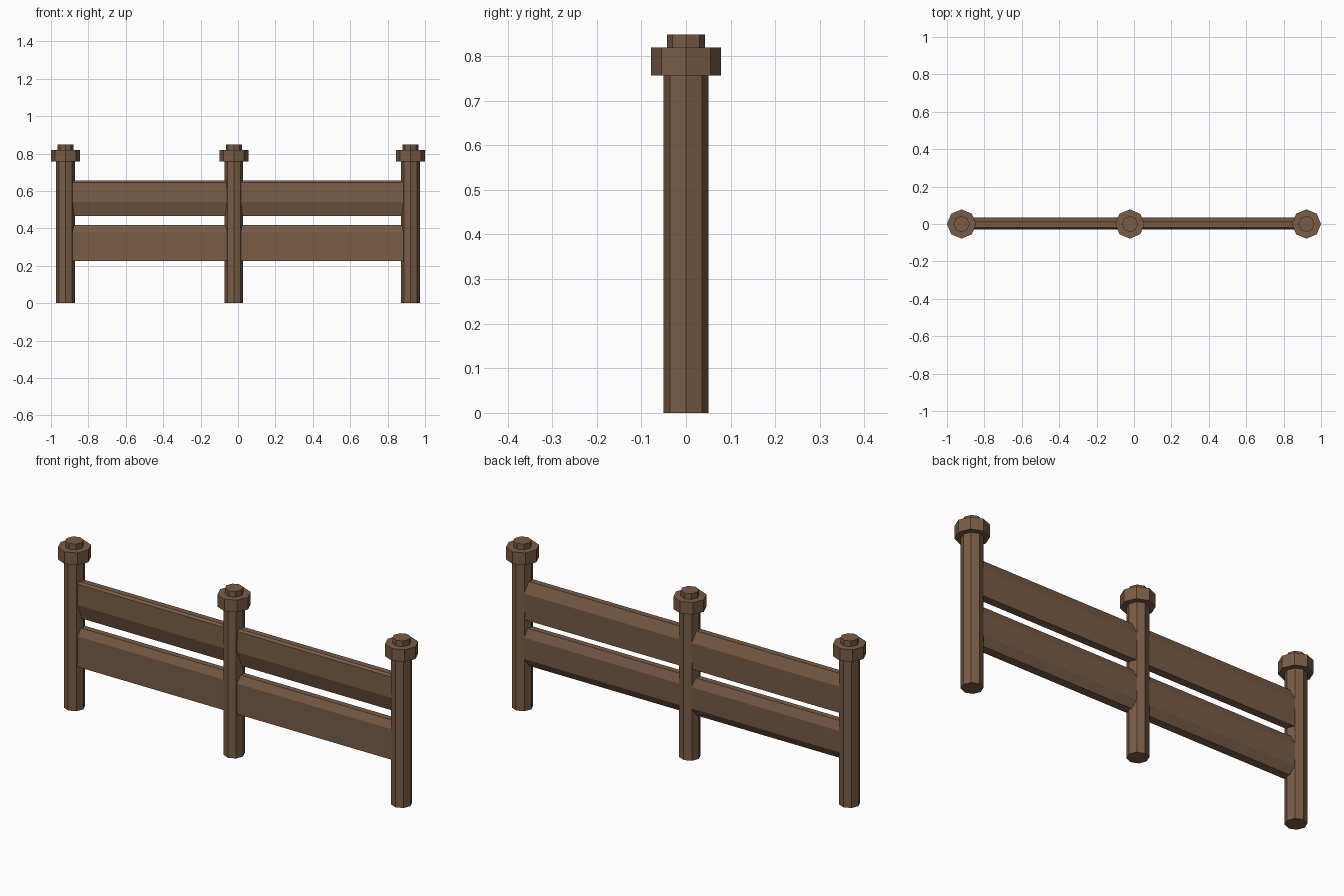
import bpy, bmesh, math

if "Cube" in bpy.data.objects:
    bpy.data.objects.remove(bpy.data.objects["Cube"])

wood = bpy.data.materials.new("brown_wood")
wood.diffuse_color = (0.19, 0.108, 0.061, 1)
wood.use_nodes = True
wood.node_tree.nodes["Principled BSDF"].inputs["Base Color"].default_value = wood.diffuse_color


def sweep(name, section, length):
    """Extrude a closed list of 3D points along a vector into a solid."""
    bm = bmesh.new()
    face = bm.faces.new([bm.verts.new(p) for p in section])
    ext = bmesh.ops.extrude_face_region(bm, geom=[face], use_keep_orig=True)
    moved = [g for g in ext["geom"] if isinstance(g, bmesh.types.BMVert)]
    bmesh.ops.translate(bm, verts=moved, vec=length)
    bmesh.ops.recalc_face_normals(bm, faces=bm.faces)
    mesh = bpy.data.meshes.new(name)
    bm.to_mesh(mesh)
    bm.free()
    mesh.materials.append(wood)
    obj = bpy.data.objects.new(name, mesh)
    bpy.context.collection.objects.link(obj)
    return obj


def octagon_prism(name, x, radius, z0, z1):
    ring = [(x + radius * math.cos(i * math.pi / 4),
             radius * math.sin(i * math.pi / 4), z0) for i in range(8)]
    sweep(name, ring, (0, 0, z1 - z0))


# Three octagonal posts, each with a wide collar and a small knob
for side, x in (("left", -0.922), ("middle", -0.022), ("right", 0.922)):
    octagon_prism(side + "_post", x, 0.05, 0, 0.757)
    octagon_prism(side + "_collar", x, 0.078, 0.757, 0.819)
    octagon_prism(side + "_knob", x, 0.043, 0.819, 0.848)

# Two rough-hewn rails: cross-sections as (y, z)
rails = {
    "upper_rail": [(-0.008, 0.465), (-0.03, 0.54), (-0.028, 0.645), (-0.018, 0.655),
                   (0.012, 0.655), (0.036, 0.60), (0.032, 0.465)],
    "lower_rail": [(-0.03, 0.225), (-0.03, 0.38), (-0.012, 0.418),
                   (0.018, 0.418), (0.036, 0.375), (0.034, 0.265), (0.012, 0.225)],
}
for name, profile in rails.items():
    sweep(name, [(-0.922, y, z) for y, z in profile], (1.844, 0, 0))
